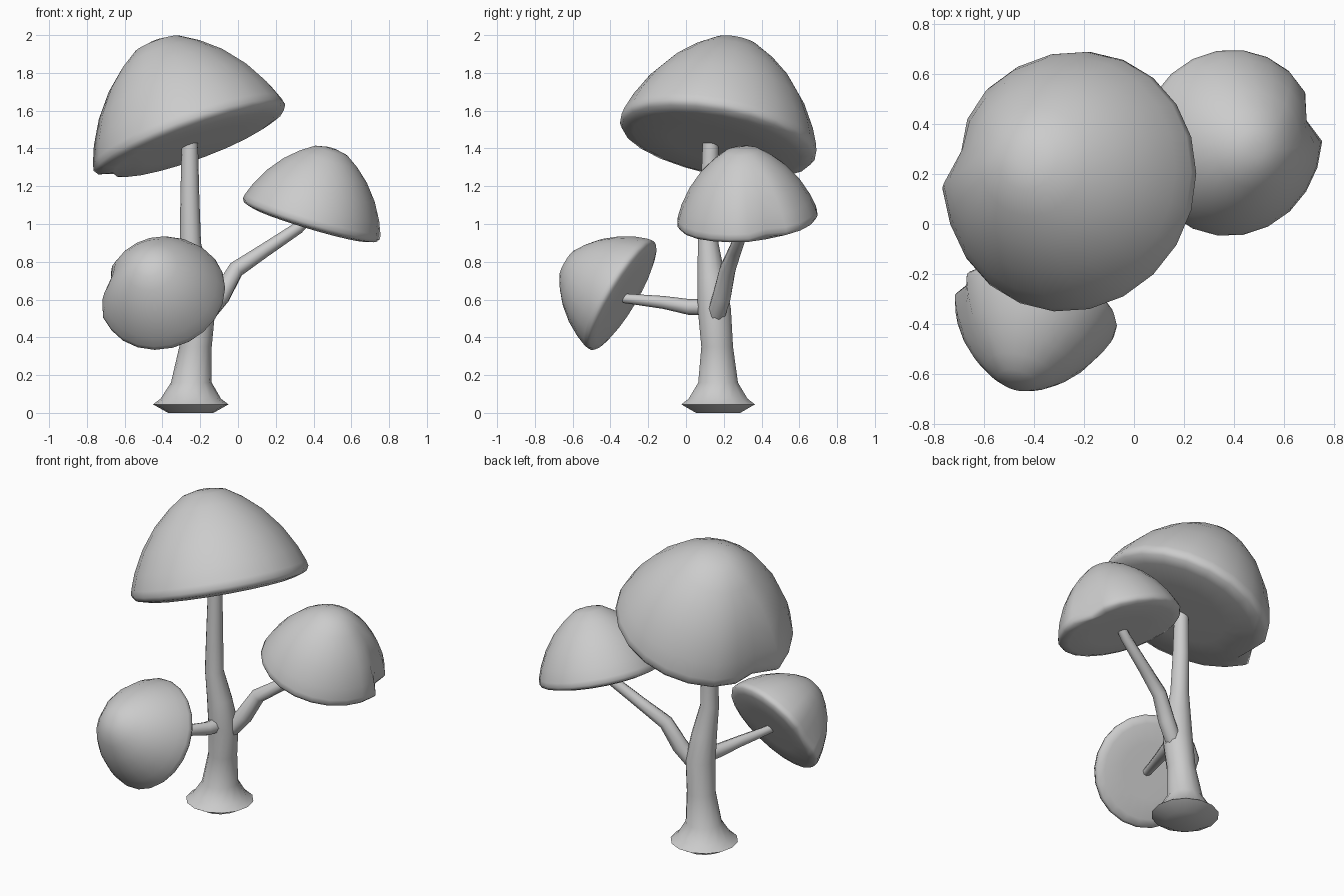
import bpy, bmesh
from math import cos, sin, pi, radians, exp
from mathutils import Vector, Matrix

if "Cube" in bpy.data.objects:
    bpy.data.objects.remove(bpy.data.objects["Cube"])


def loft(name, rings, angle):
    """Skin closed rings of points and close both ends."""
    bm = bmesh.new()
    loops = [[bm.verts.new(p) for p in ring] for ring in rings]
    n = len(loops[0])
    for a, b in zip(loops, loops[1:]):
        for i in range(n):
            j = (i + 1) % n
            bm.faces.new((a[i], a[j], b[j], b[i]))
    bm.faces.new(loops[0][::-1])
    bm.faces.new(loops[-1])
    bmesh.ops.recalc_face_normals(bm, faces=bm.faces)
    mesh = bpy.data.meshes.new(name)
    bm.to_mesh(mesh)
    bm.free()
    ob = bpy.data.objects.new(name, mesh)
    bpy.context.collection.objects.link(ob)
    bpy.ops.object.select_all(action='DESELECT')
    ob.select_set(True)
    bpy.context.view_layer.objects.active = ob
    bpy.ops.object.shade_smooth_by_angle(angle=radians(angle))
    return ob


def basis(n):
    """Axes with z along n and x as close to world x as possible."""
    n = n.normalized()
    u = Vector((1, 0, 0))
    u = (u - n * u.dot(n)).normalized()
    return u, n.cross(u), n


def branch(name, pts, sides=8):
    path = [Vector(p[:3]) for p in pts]
    up = Vector((0, 0, 1))
    rings = []
    for i, c in enumerate(path):
        t = (path[min(i + 1, len(path) - 1)] - path[max(i - 1, 0)]).normalized()
        u = t.cross(up).normalized()
        v = u.cross(t)
        r = pts[i][3]
        rings.append([c + r * (cos(2 * pi * k / sides) * u + sin(2 * pi * k / sides) * v)
                      for k in range(sides)])
    return loft(name, rings, 60)


# unit cap profile (radius, height), from crown to underside
CAP = [(.08, 1.035), (.24, 1.0), (.42, .88), (.61, .71), (.79, .48),
       (.92, .24), (.985, .07), (1.0, 0), (.97, -.05), (.85, -.085), (.5, -.09), (.1, -.09)]


def cap(name, centre, normal, radius, dent, side, sides=22):
    u, v, n = basis(Vector(normal))
    c = Vector(centre)
    rings = []
    for r, h in CAP:
        ring = []
        for k in range(sides):
            a = 2 * pi * k / sides
            # pinched fold in the rim with a bulge beside it
            d = (a - radians(dent) + pi) % (2 * pi) - pi
            fade = r * r if h > -.08 else 0
            f = 1 - fade * .14 * exp(-(d / .17) ** 2)
            f += fade * .03 * exp(-((d - side * .38) / .2) ** 2)
            ring.append(c + radius * (r * f * (cos(a) * u + sin(a) * v) + h * n))
        rings.append(ring)
    return loft(name, rings, 60)


# trunk with flared foot: x, y, z, radius
trunk = [(-.25, .17, 0, .12), (-.25, .17, .045, .2), (-.25, .17, .075, .16),
         (-.247, .17, .16, .108), (-.225, .165, .35, .086), (-.21, .15, .55, .09),
         (-.227, .135, .72, .075), (-.252, .117, .9, .056), (-.255, .125, 1.15, .05),
         (-.255, .13, 1.43, .043)]
loft("trunk", [[(x + r * cos(2 * pi * k / 14), y + r * sin(2 * pi * k / 14), z)
                for k in range(14)] for x, y, z, r in trunk], 55)

# side branches
branch("right_branch", [(-.17, .16, .52, .05), (-.09, .19, .62, .052), (-.01, .22, .76, .045),
                        (.14, .26, .86, .037), (.32, .305, .98, .032), (.36, .315, 1.02, .03)])
branch("front_branch", [(-.21, .14, .56, .045), (-.24, .02, .56, .042), (-.3, -.12, .585, .034),
                        (-.37, -.31, .605, .026), (-.375, -.33, .607, .026)])

# three tilted caps
cap("top_cap", (-.25, .17, 1.46), (-.36, .19, 1), .53, 159, 1)
cap("right_cap", (.385, .325, 1.03), (.3, -.08, 1), .375, 18, -1)
cap("front_cap", (-.395, -.345, .625), (-.22, -.85, .5), .335, 168, 1)
